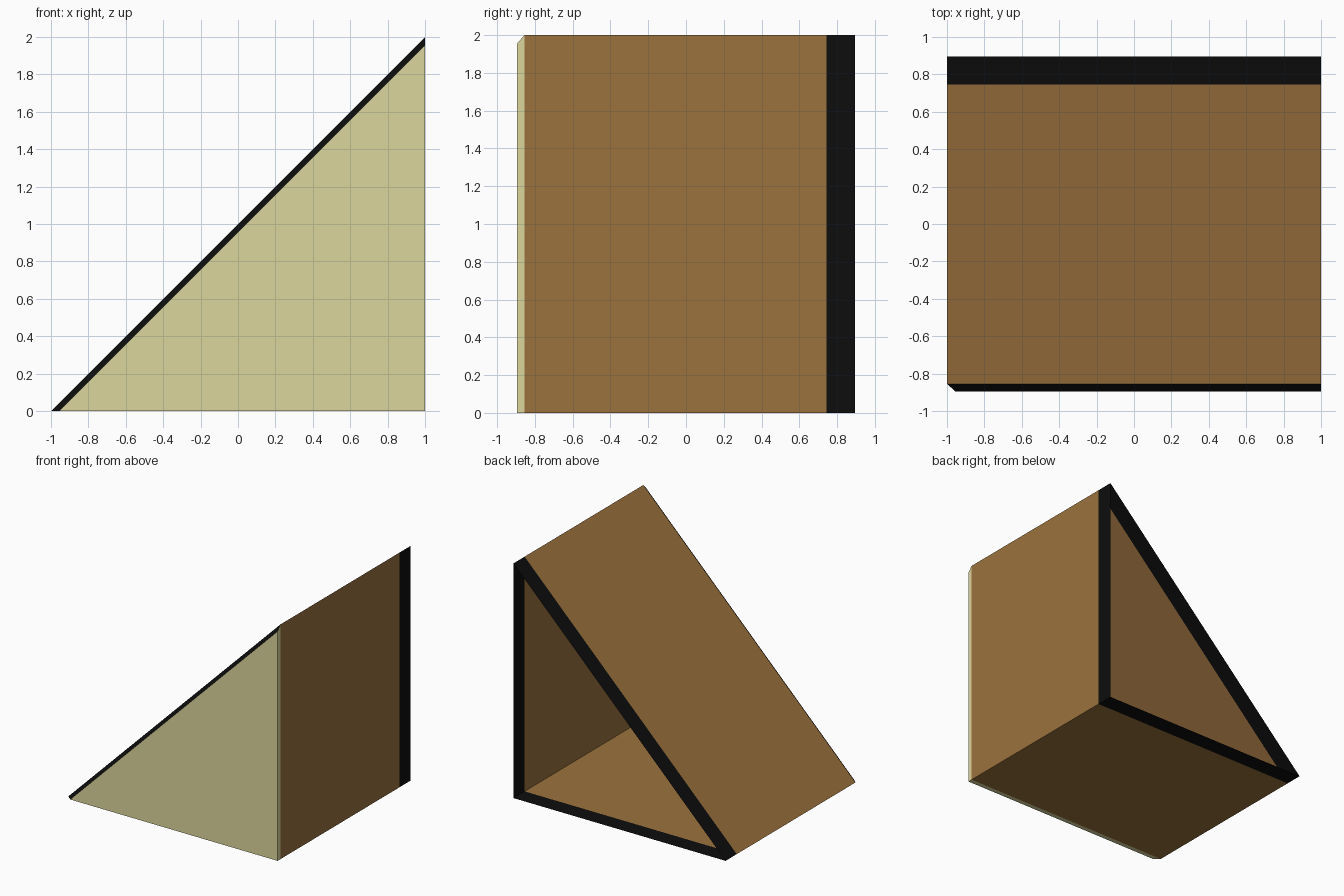
import bpy

if "Cube" in bpy.data.objects:
    bpy.data.objects.remove(bpy.data.objects["Cube"])

def material(name, rgb):
    m = bpy.data.materials.new(name)
    m.diffuse_color = (*rgb, 1)
    m.use_nodes = True
    m.node_tree.nodes["Principled BSDF"].inputs["Base Color"].default_value = m.diffuse_color
    return m

cream = material("cream", (0.72, 0.67, 0.34))
brown = material("brown", (0.33, 0.168, 0.048))
black = material("black", (0.004, 0.004, 0.004))

def triangle(y, inset=0.0):
    # Right-angled cross-section; inset pulls the sloping side inwards
    return [(-1 + inset, y, 0), (1, y, 0), (1, y, 2 - inset)]

def sleeve(name, front, back, mats, side_mats=(0, 0, 0), cap=False):
    # Thin open sleeve between two triangles, optionally closed at the front
    faces = [(i, i + 3, (i + 1) % 3 + 3, (i + 1) % 3) for i in range(3)]
    if cap:
        faces.append((0, 1, 2))
    mesh = bpy.data.meshes.new(name)
    mesh.from_pydata(front + back, [], faces)
    for m in mats:
        mesh.materials.append(m)
    for poly, index in zip(mesh.polygons, side_mats):
        poly.material_index = index
    obj = bpy.data.objects.new(name, mesh)
    bpy.context.collection.objects.link(obj)
    return obj

# Front panel with a black chamfer along the slope
sleeve("front_panel", triangle(-0.895, 0.045), triangle(-0.855),
       [cream, black], (0, 0, 1), cap=True)
# Floor, upright wall and sloping wall
sleeve("walls", triangle(-0.855), triangle(0.745), [brown])
# Black band around the open back
sleeve("rear_band", triangle(0.745), triangle(0.895), [black])
